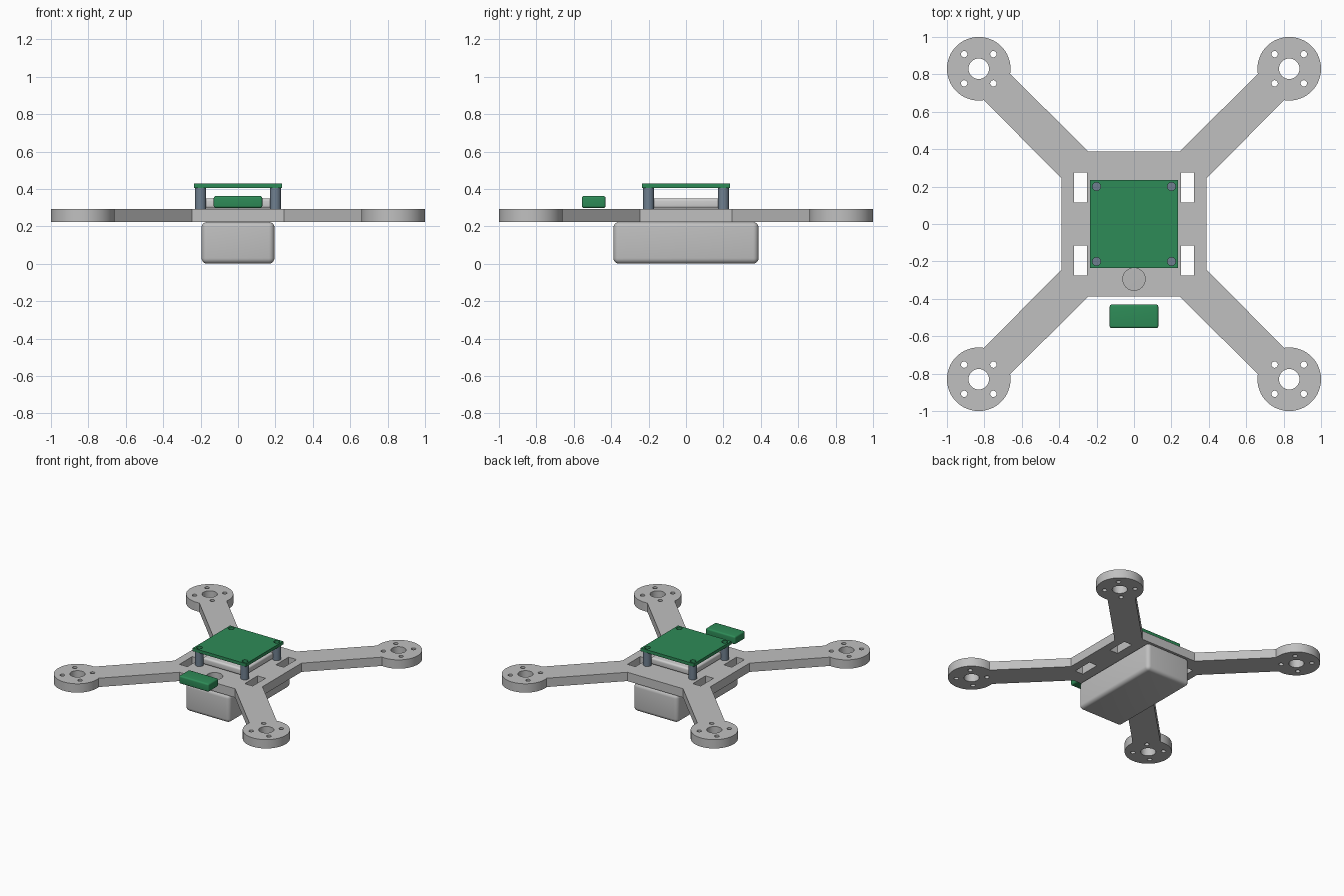
import bpy, bmesh, math

if "Cube" in bpy.data.objects:
    bpy.data.objects.remove(bpy.data.objects["Cube"])


def material(name, rgb):
    m = bpy.data.materials.new(name)
    m.diffuse_color = (*rgb, 1)
    m.use_nodes = True
    m.node_tree.nodes["Principled BSDF"].inputs["Base Color"].default_value = m.diffuse_color
    return m


SILVER = material("silver grey", (0.527, 0.527, 0.527))
PALE = material("pale grey", (0.62, 0.62, 0.62))
GREEN = material("board green", (0.027, 0.258, 0.095))
SLATE = material("slate grey", (0.162, 0.216, 0.279))


def add_mesh(name, bm, mat):
    bmesh.ops.recalc_face_normals(bm, faces=bm.faces)
    me = bpy.data.meshes.new(name)
    bm.to_mesh(me)
    bm.free()
    me.materials.append(mat)
    ob = bpy.data.objects.new(name, me)
    bpy.context.collection.objects.link(ob)
    bpy.ops.object.select_all(action='DESELECT')
    ob.select_set(True)
    bpy.context.view_layer.objects.active = ob
    bpy.ops.object.shade_smooth_by_angle(angle=math.radians(30))
    return ob


def circle(x, y, r, n=32, start=0.0, sweep=360.0):
    count = n if sweep == 360.0 else n + 1
    return [(x + r * math.cos(math.radians(start + sweep * i / n)),
             y + r * math.sin(math.radians(start + sweep * i / n)))
            for i in range(count)]


def rect(x, y, hx, hy):
    return [(x - hx, y - hy), (x + hx, y - hy), (x + hx, y + hy), (x - hx, y + hy)]


def plate(name, loops, z0, z1, mat):
    """Flat plate: first loop is the outline, the others are holes."""
    cu = bpy.data.curves.new(name, 'CURVE')
    cu.dimensions = '2D'
    cu.fill_mode = 'BOTH'
    cu.extrude = (z1 - z0) / 2
    for pts in loops:
        s = cu.splines.new('POLY')
        s.points.add(len(pts) - 1)
        for p, (x, y) in zip(s.points, pts):
            p.co = (x, y, 0, 1)
        s.use_cyclic_u = True
    tmp = bpy.data.objects.new(name + " outline", cu)
    bpy.context.collection.objects.link(tmp)
    bpy.context.view_layer.update()
    me = bpy.data.meshes.new_from_object(
        tmp.evaluated_get(bpy.context.evaluated_depsgraph_get()))
    bm = bmesh.new()
    bm.from_mesh(me)
    bpy.data.objects.remove(tmp)
    bpy.data.meshes.remove(me)
    bmesh.ops.remove_doubles(bm, verts=bm.verts, dist=1e-5)
    bmesh.ops.translate(bm, verts=bm.verts, vec=(0, 0, (z0 + z1) / 2))
    return add_mesh(name, bm, mat)


def rounded_box(name, lo, hi, radius, mat):
    bm = bmesh.new()
    bmesh.ops.create_cube(bm, size=1)
    for v in bm.verts:
        v.co = [(a + b) / 2 + c * (b - a) for a, b, c in zip(lo, hi, v.co)]
    bmesh.ops.bevel(bm, geom=bm.edges[:], offset=radius, segments=5,
                    profile=0.5, affect='EDGES')
    return add_mesh(name, bm, mat)


CORNERS = [(1, 1), (-1, 1), (-1, -1), (1, -1)]

# Frame: square body, four diagonal arms, round motor mounts
half_angle = math.degrees(math.asin(0.1 / 0.17))
quarter = ([(0.387, 0.245)]
           + circle(0.83, 0.83, 0.17, 64, 225 + half_angle, 360 - 2 * half_angle)
           + [(0.245, 0.387)])
outline = []
for k in range(4):
    for x, y in quarter:
        for _ in range(k):
            x, y = -y, x
        outline.append((x, y))
loops = [outline, circle(0, -0.295, 0.06)]
for sx, sy in CORNERS:
    mx, my = 0.83 * sx, 0.83 * sy
    loops.append(circle(mx, my, 0.055))
    loops += [circle(mx + 0.078 * a, my + 0.078 * b, 0.017, 20) for a, b in CORNERS]
    loops.append(rect(0.287 * sx, 0.195 * sy, 0.035, 0.08))
plate("frame", loops, 0.223, 0.293, SILVER)

# Flight board with screw holes
board = [rect(0, 0, 0.234, 0.234)]
board += [circle(0.2 * sx, 0.2 * sy, 0.022, 24) for sx, sy in CORNERS]
plate("flight_board", board, 0.405, 0.43, GREEN)

# Standoffs under the board corners
for i, (sx, sy) in enumerate(CORNERS):
    plate(f"standoff_{i + 1}", [circle(0.2 * sx, 0.2 * sy, 0.03)], 0.293, 0.405, SLATE)

# Battery below, speed controller between the plates, receiver in front
rounded_box("battery", (-0.195, -0.388, 0.0), (0.195, 0.388, 0.223), 0.03, SILVER)
rounded_box("speed_controller", (-0.185, -0.185, 0.296), (0.185, 0.185, 0.35), 0.015, PALE)
rounded_box("receiver", (-0.13, -0.557, 0.298), (0.13, -0.43, 0.362), 0.012, GREEN)
